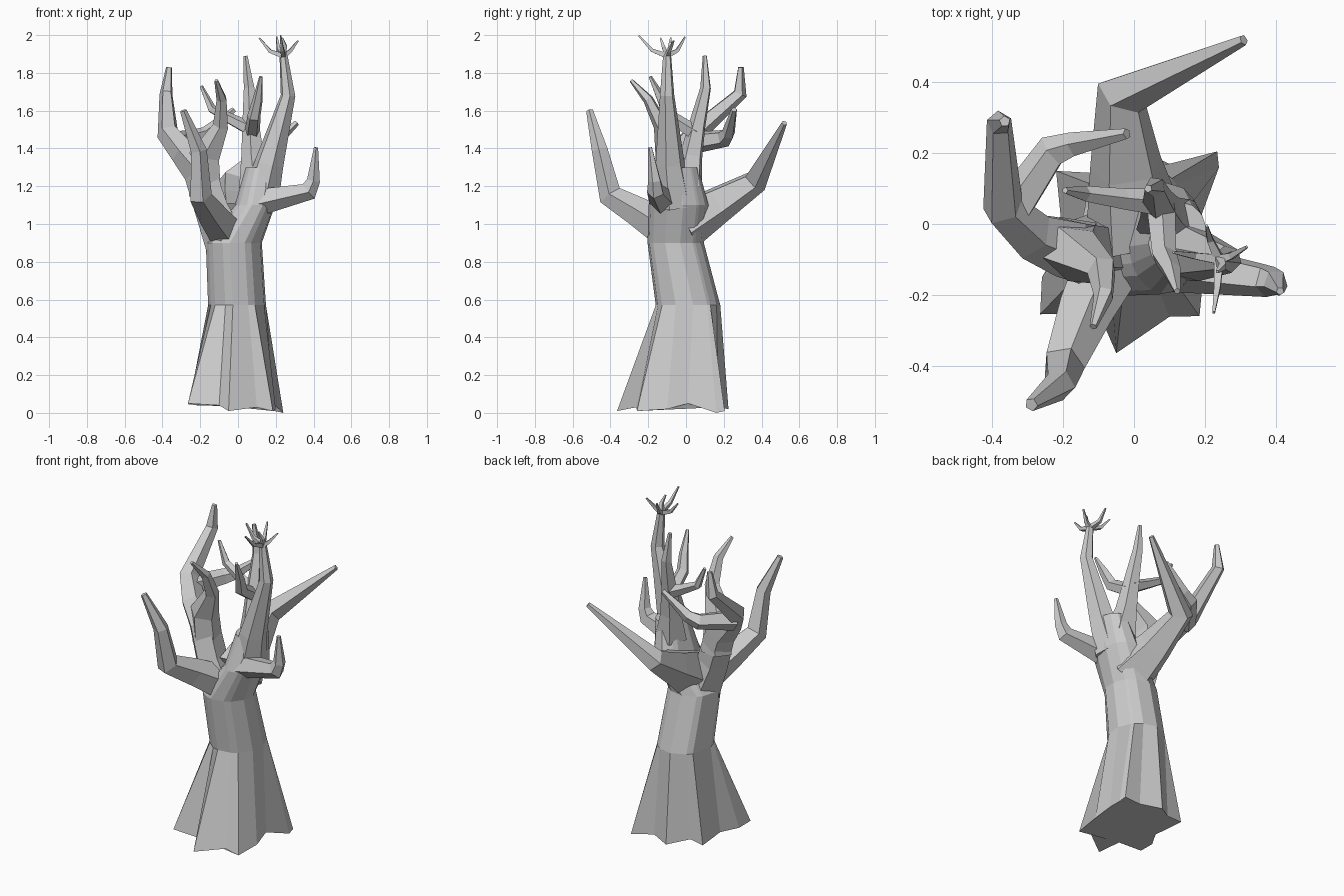
import bpy, bmesh, math
from mathutils import Vector


def finish(name, bm):
    bmesh.ops.recalc_face_normals(bm, faces=bm.faces)
    me = bpy.data.meshes.new(name)
    bm.to_mesh(me)
    bm.free()
    ob = bpy.data.objects.new(name, me)
    bpy.context.collection.objects.link(ob)
    return ob


def skin(name, rings):
    """Bridge equal-length rings of points and cap both ends."""
    bm = bmesh.new()
    rows = [[bm.verts.new(p) for p in ring] for ring in rings]
    n = len(rows[0])
    for a, b in zip(rows, rows[1:]):
        for i in range(n):
            j = (i + 1) % n
            bm.faces.new((a[i], a[j], b[j], b[i]))
    bm.faces.new(rows[0][::-1])
    bm.faces.new(rows[-1])
    return finish(name, bm)


def limb(name, path, sides=5):
    """Faceted tapering limb with mitred bends; path entries are (x, y, z, radius)."""
    pts = [Vector(p[:3]) for p in path]
    dirs = [(b - a).normalized() for a, b in zip(pts, pts[1:])]
    dirs = [dirs[0]] + dirs + [dirs[-1]]
    tang = [(a + b).normalized() for a, b in zip(dirs, dirs[1:])]
    u = tang[0].orthogonal().normalized()
    rings = []
    for k, p in enumerate(pts):
        if k:
            u = tang[k - 1].rotation_difference(tang[k]) @ u
        v = tang[k].cross(u)
        bend = (dirs[k + 1] - dirs[k]).normalized()
        stretch = 1 / max(.7, tang[k].dot(dirs[k])) - 1
        ring = []
        for i in range(sides):
            a = math.tau * i / sides
            o = path[k][3] * 1.06 * (math.cos(a) * u + math.sin(a) * v)
            ring.append(p + o + bend * (o.dot(bend) * stretch))
        rings.append(ring)
    return skin(name, rings)


# trunk: star-shaped root flare narrowing to a leaning column
base = [(.235, .205), (.24, .16), (.185, .01), (.2, -.1), (.185, -.26), (.1, -.262),
        (-.05, -.365), (-.1, -.25), (-.265, -.255), (-.26, -.15), (-.2, -.05),
        (-.22, .15), (-.13, .14), (-.02, .225), (.1, .17)]
heights = [.01, .0, .05, .02, .01, .03, .01, .04, .05, .045, .04, .04, .05, .02, .03]
angles = [math.atan2(y + .02, x) for x, y in base]
rings = [[(x, y, z) for (x, y), z in zip(base, heights)]]
for cx, cy, z, rx, ry in [(-.005, .01, .57, .155, .172),
                          (-.022, -.055, .9, .15, .15),
                          (.09, -.04, 1.1, .108, .16),
                          (.125, -.04, 1.3, .085, .105)]:
    rings.append([(cx + rx * math.cos(a), cy + ry * math.sin(a), z) for a in angles])
skin("trunk", rings)

# tall right leader with its crown of twigs
limb("right_leader", [(.11, -.06, 1.1, .1), (.165, -.085, 1.32, .075),
                      (.265, -.1, 1.68, .037), (.24, -.1, 1.9, .02)], 6)
twigs = [[(.17, -.09, 1.915), (.112, -.08, 1.985)],
         [(.215, -.045, 1.92), (.205, -.005, 1.99)],
         [(.235, -.18, 1.92), (.225, -.25, 1.997)],
         [(.275, -.09, 1.915), (.318, -.065, 1.97)],
         [(.25, -.12, 1.94), (.235, -.135, 1.985)]]
for i, (mid, tip) in enumerate(twigs):
    limb(f"crown_twig_{i + 1}", [(.24, -.1, 1.89, .018), (*mid, .012), (*tip, .005)], 4)

# left fork, its bent upper arm and side branches
limb("left_fork", [(-.06, -.07, .9, .11), (-.135, -.075, 1.08, .09),
                   (-.2, -.06, 1.28, .085), (-.29, -.03, 1.38, .068),
                   (-.37, .045, 1.48, .055), (-.38, .285, 1.69, .034),
                   (-.365, .29, 1.83, .015)])
limb("left_inner_branch", [(-.17, -.06, 1.15, .085), (-.175, -.08, 1.36, .078),
                           (-.09, -.13, 1.52, .04), (-.085, -.2, 1.66, .027),
                           (-.115, -.29, 1.76, .01)])
limb("left_side_branch", [(-.35, .03, 1.43, .058), (-.23, .205, 1.455, .044),
                          (-.17, .225, 1.48, .034), (-.02, .255, 1.605, .015)])

# low front branch
limb("front_branch", [(-.07, -.11, .97, .095), (-.14, -.25, 1.06, .078),
                      (-.2, -.4, 1.15, .058), (-.21, -.455, 1.39, .042),
                      (-.29, -.51, 1.6, .018)])

# rear branch
limb("rear_branch", [(.01, -.02, 1.0, .14), (-.02, .16, 1.1, .1),
                     (-.035, .365, 1.225, .062), (.31, .52, 1.535, .015)])

# low right branch
limb("right_branch", [(.12, -.12, 1.12, .07), (.375, -.16, 1.175, .044),
                      (.4, -.165, 1.23, .034), (.413, -.19, 1.405, .011)])

# middle leader and its two offshoots
limb("middle_leader", [(.1, .0, 1.2, .09), (.08, .03, 1.36, .06),
                       (.07, .06, 1.52, .045), (.06, .105, 1.72, .028),
                       (.04, .1, 1.89, .011)])
limb("middle_front_shoot", [(.075, .05, 1.48, .04), (.085, -.09, 1.57, .034),
                            (.105, -.13, 1.66, .026), (.122, -.19, 1.78, .009)])
limb("middle_left_shoot", [(.07, .06, 1.5, .038), (-.03, .07, 1.55, .03),
                           (-.14, .085, 1.61, .022), (-.195, .095, 1.73, .009)])
